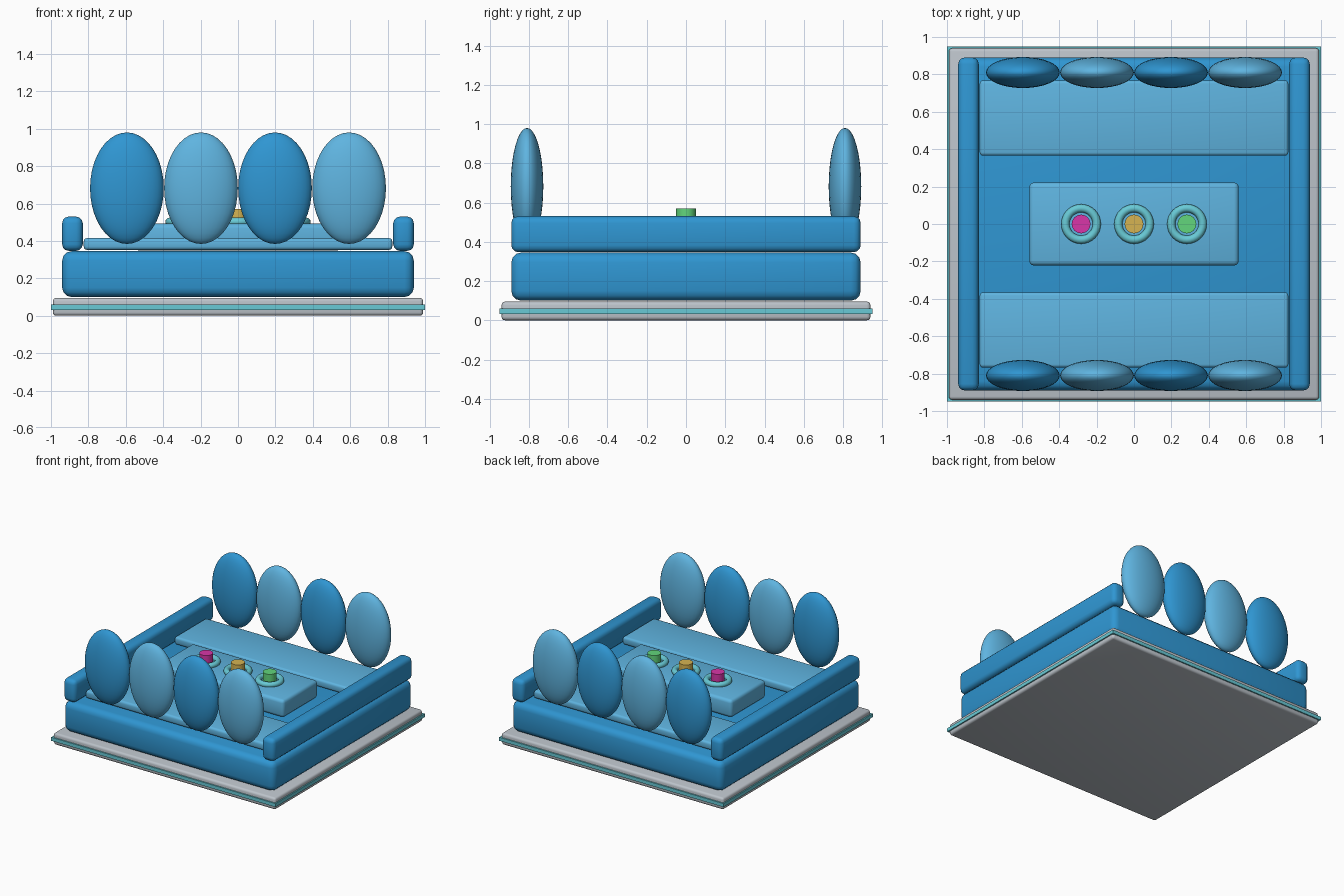
import bpy
import math

cube = bpy.data.objects.get("Cube")
if cube:
    bpy.data.objects.remove(cube, do_unlink=True)


def material(name, hex_rgb):
    def linear(c):
        return c / 12.92 if c <= 0.04045 else ((c + 0.055) / 1.055) ** 2.4
    rgb = [linear(int(hex_rgb[i:i + 2], 16) / 255) for i in (0, 2, 4)]
    mat = bpy.data.materials.new(name)
    mat.use_nodes = True
    mat.diffuse_color = (*rgb, 1)
    mat.node_tree.nodes["Principled BSDF"].inputs["Base Color"].default_value = (*rgb, 1)
    return mat


DEEP = material("deep blue", "2F96D2")
SKY = material("sky blue", "5FB4E0")
GREY = material("light grey", "BCC3CA")
TEAL = material("teal", "68CAD6")
PINK = material("magenta", "D836A8")
GOLD = material("gold", "D6B452")
GREEN = material("green", "62D67C")


def finish(name, mat):
    obj = bpy.context.object
    obj.name = name
    obj.data.materials.append(mat)
    return obj


def box(name, mat, x, y, z, bevel=0.0):
    """Box from (min, max) ranges, with rounded edges."""
    ranges = (x, y, z)
    bpy.ops.mesh.primitive_cube_add(size=1, location=[(a + b) / 2 for a, b in ranges])
    obj = finish(name, mat)
    obj.scale = [b - a for a, b in ranges]
    bpy.ops.object.transform_apply(location=False, rotation=False, scale=True)
    if bevel:
        mod = obj.modifiers.new("rounded edges", "BEVEL")
        mod.width = bevel
        mod.segments = 3
        bpy.ops.object.modifier_apply(modifier=mod.name)
        bpy.ops.object.shade_smooth_by_angle(angle=math.radians(35))
    return obj


# Floor platform with its trim band
box("platform", GREY, (-0.99, 0.99), (-0.94, 0.94), (0, 0.095), 0.018)
box("platform_trim", TEAL, (-1, 1), (-0.95, 0.95), (0.032, 0.06))

# Sofa body
box("sofa_body", DEEP, (-0.94, 0.94), (-0.89, 0.89), (0.1, 0.345), 0.05)

# Armrests
for side, name in ((-1, "right_armrest"), (1, "left_armrest")):
    box(name, DEEP, sorted((side * 0.83, side * 0.94)), (-0.89, 0.89), (0.347, 0.53), 0.035)

# Seats and the rows of oval back cushions
for side, row in ((-1, "front"), (1, "back")):
    box(row + "_seat", SKY, (-0.825, 0.825), sorted((side * 0.365, side * 0.768)),
        (0.352, 0.415), 0.018)
    for i in range(4):
        bpy.ops.mesh.primitive_uv_sphere_add(
            segments=32, ring_count=20, radius=1,
            location=((i - 1.5) * 0.396, side * 0.81, 0.682))
        cushion = finish(f"{row}_cushion_{i + 1}", SKY if i % 2 else DEEP)
        cushion.scale = (0.197, 0.083, 0.298)
        bpy.ops.object.transform_apply(location=False, rotation=False, scale=True)
        bpy.ops.object.shade_smooth()

# Centre table
box("table", SKY, (-0.56, 0.56), (-0.222, 0.222), (0.35, 0.492), 0.025)

# Cups standing in ring holders
for x, mat, name in ((-0.283, PINK, "right"), (0, GOLD, "middle"), (0.283, GREEN, "left")):
    bpy.ops.mesh.primitive_torus_add(
        major_radius=0.084, minor_radius=0.022, major_segments=32, minor_segments=12,
        location=(x, 0, 0.502))
    finish(name + "_cup_ring", TEAL)
    bpy.ops.object.shade_smooth()
    bpy.ops.mesh.primitive_cylinder_add(vertices=24, radius=0.05, depth=0.09,
                                        location=(x, 0, 0.525))
    finish(name + "_cup", mat)
    bpy.ops.object.shade_smooth_by_angle(angle=math.radians(35))
